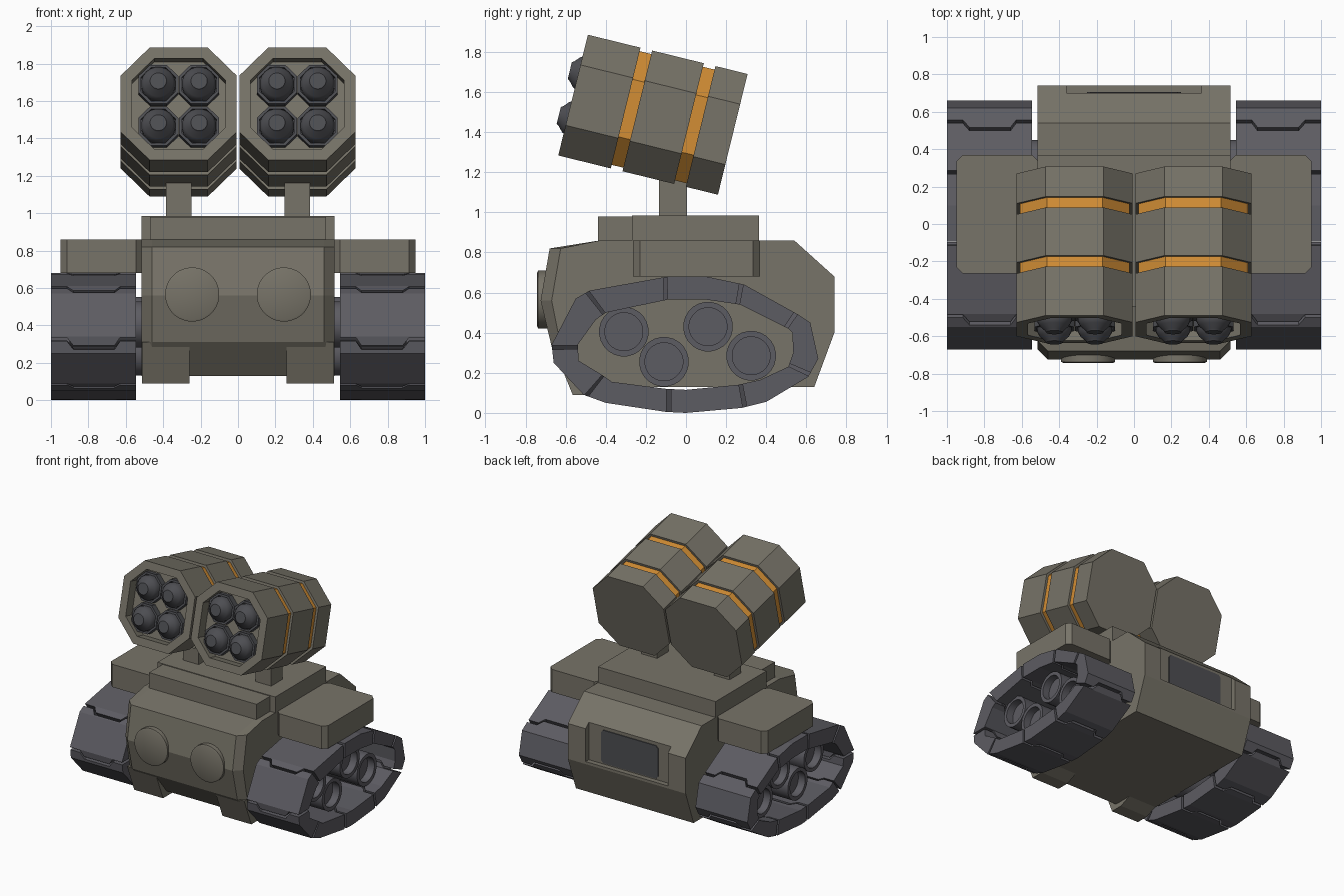
import bpy, bmesh, math
from mathutils import Matrix, Vector

if "Cube" in bpy.data.objects:
    bpy.data.objects.remove(bpy.data.objects["Cube"])


def material(name, col):
    m = bpy.data.materials.new(name)
    m.diffuse_color = (*col, 1)
    m.use_nodes = True
    m.node_tree.nodes["Principled BSDF"].inputs["Base Color"].default_value = m.diffuse_color
    return m


BODY = material("olive grey", (0.185, 0.172, 0.138))
TRACK = material("slate grey", (0.108, 0.106, 0.122))
DARK = material("dark grey", (0.075, 0.076, 0.085))
ORANGE = material("orange", (0.65, 0.27, 0.035))


def finish(name, bm, mats, smooth=False):
    bmesh.ops.recalc_face_normals(bm, faces=bm.faces)
    me = bpy.data.meshes.new(name)
    bm.to_mesh(me)
    bm.free()
    for m in mats:
        me.materials.append(m)
    ob = bpy.data.objects.new(name, me)
    bpy.context.collection.objects.link(ob)
    if smooth:
        bpy.ops.object.select_all(action='DESELECT')
        ob.select_set(True)
        bpy.context.view_layer.objects.active = ob
        bpy.ops.object.shade_smooth_by_angle(angle=math.radians(30))
    return ob


def loft(name, rings, mats, matrix=None, smooth=False, accent=()):
    """Skin closed rings of points; ring spans listed in accent use material 1."""
    bm = bmesh.new()
    vs = [[bm.verts.new(p) for p in r] for r in rings]
    n = len(vs[0])
    for k in range(len(vs) - 1):
        for i in range(n):
            j = (i + 1) % n
            f = bm.faces.new((vs[k][i], vs[k][j], vs[k + 1][j], vs[k + 1][i]))
            f.material_index = 1 if k in accent else 0
    bm.faces.new(vs[0])
    bm.faces.new(vs[-1])
    if matrix:
        bm.transform(matrix)
    return finish(name, bm, mats, smooth)


def box(name, x0, x1, y0, y1, z0, z1, mat, c=0.0):
    """Box with optional chamfered vertical edges."""
    if c:
        pl = [(x0 + c, y0), (x1 - c, y0), (x1, y0 + c), (x1, y1 - c),
              (x1 - c, y1), (x0 + c, y1), (x0, y1 - c), (x0, y0 + c)]
    else:
        pl = [(x0, y0), (x1, y0), (x1, y1), (x0, y1)]
    return loft(name, [[(x, y, z) for x, y in pl] for z in (z0, z1)], [mat])


def lathe(name, profile, n, mat, matrix, smooth=True):
    """Revolve (radius, height) pairs round local z."""
    rings = [[(r * math.cos(math.tau * (i + .5) / n), r * math.sin(math.tau * (i + .5) / n), h)
              for i in range(n)] for r, h in profile]
    return loft(name, rings, [mat], matrix, smooth)


# Hull: side profile lofted across x, front corners chamfered
prof = [(-0.68, 0.82), (-0.725, 0.56), (-0.665, 0.31), (-0.52, 0.13), (0.64, 0.13),
        (0.74, 0.40), (0.74, 0.68), (0.54, 0.86), (-0.43, 0.86)]
shift = [0.055, 0.055, 0.045] + [0] * 6
rings = []
for x, k in ((-0.515, 1), (-0.46, 0), (0.46, 0), (0.515, 1)):
    rings.append([(x, y + s * k, z) for (y, z), s in zip(prof, shift)])
hull = loft("hull", rings, [BODY])

# Rear recess with dark window
cutter = box("recess_cutter", -0.36, 0.36, 0.70, 0.95, 0.42, 0.84, BODY)
cutter.hide_render = True
mod = hull.modifiers.new("recess", 'BOOLEAN')
mod.operation = 'DIFFERENCE'
mod.object = cutter
bpy.context.view_layer.objects.active = hull
bpy.ops.object.modifier_apply(modifier=mod.name)
bpy.data.objects.remove(cutter)
loft("rear_window", [[(x, y, z) for x, z in ((-.25, .45), (-.23, .43), (.23, .43), (.25, .45),
      (.25, .67), (.23, .69), (-.23, .69), (-.25, .67))] for y in (0.695, 0.707)], [DARK])

# Deck plates on top of the hull
box("deck_centre", -0.47, 0.47, -0.44, 0.355, 0.85, 0.98, BODY)
box("deck_wide", -0.515, 0.515, -0.27, 0.365, 0.85, 0.985, BODY)

# Track loop: matching outer and inner (y, z) points
OUT = [(-.48, .61), (-.09, .68), (.10, .68), (.29, .64), (.56, .49), (.62, .45), (.66, .27),
       (.61, .18), (.40, .055), (.28, .025), (0, 0), (-.10, .005), (-.40, .05), (-.51, .09),
       (-.66, .25), (-.67, .34), (-.55, .57)]
INN = [(-.40, .50), (-.09, .565), (.10, .565), (.27, .54), (.51, .42), (.53, .40), (.535, .30),
       (.51, .23), (.37, .165), (.26, .14), (0, .115), (-.10, .12), (-.37, .155), (-.42, .19),
       (-.535, .26), (-.54, .34), (-.45, .465)]
N = len(OUT)
GAPS = [0, 1, 3, 4, 7, 9, 11, 13, 15]
XS = [(0.545, 0), (0.63, 0), (0.66, 1), (0.88, 1), (0.915, 0), (1.0, 0)]


def on_loop(pts, i, back):
    """Point a given distance back along the loop from corner i."""
    a, b = Vector(pts[i % N]), Vector(pts[(i - 1) % N])
    length = (Vector(OUT[i % N]) - Vector(OUT[(i - 1) % N])).length
    return a.lerp(b, back / length)


def track_pad(name, a, b, side):
    """One pad between two zigzag joints."""
    bm = bmesh.new()
    grid = {}
    steps = b - a + 2
    for m, (x, jog) in enumerate(XS):
        j = 0.045 * jog
        spots = [(a, 0.004 + j)] + [(i, 0) for i in range(a, b)] + [(b, 0.024 + j)]
        for k, (i, back) in enumerate(spots):
            for l, pts in enumerate((OUT, INN)):
                y, z = on_loop(pts, i, back)
                grid[m, k, l] = bm.verts.new((side * x, y, z))
    last = len(XS) - 1
    for m in range(last):
        for k in range(steps - 1):
            for l in (0, 1):
                bm.faces.new([grid[m, k, l], grid[m + 1, k, l], grid[m + 1, k + 1, l], grid[m, k + 1, l]])
        for k in (0, steps - 1):
            bm.faces.new([grid[m, k, 0], grid[m + 1, k, 0], grid[m + 1, k, 1], grid[m, k, 1]])
    for k in range(steps - 1):
        for m in (0, last):
            bm.faces.new([grid[m, k, 0], grid[m, k + 1, 0], grid[m, k + 1, 1], grid[m, k, 1]])
    finish(name, bm, [TRACK])


# Launcher pod: octagonal rings (y, inset) with two orange grooves and a front recess
POD = [(-.33, .06), (-.41, .06), (-.41, 0), (-.14, 0), (-.14, .018), (-.08, .018), (-.08, 0),
       (.185, 0), (.185, .018), (.245, .018), (.245, 0), (.41, 0)]


def octagon(y, inset):
    h, f = 0.31 - inset, 0.155 - 0.414 * inset
    return [(x, y, z) for x, z in ((-f, h), (f, h), (h, f), (h, -f), (f, -h), (-f, -h), (-h, -f), (-h, f))]


for side, tag in ((-1, "left"), (1, "right")):
    # Fender, front prong and headlamp disc
    xa, xb = sorted((side * 0.51, side * 0.95))
    box(tag + "_fender", xa, xb, -0.265, 0.37, 0.68, 0.86, BODY, 0.035)
    prong = [(-.655, .31), (-.565, .09), (-.46, .09), (-.34, .14), (-.34, .31)]
    loft(tag + "_front_prong", [[(side * x, y, z) for y, z in prong] for x in (0.26, 0.512)], [BODY])
    lathe(tag + "_front_disc", [(.145, 0), (.145, .055), (.135, .06)], 32, BODY,
          Matrix.Translation((side * 0.245, -0.682, 0.565)) @ Matrix.Rotation(math.pi / 2, 4, 'X'))

    # Track pads and road wheels
    for g, a in enumerate(GAPS):
        b = GAPS[g + 1] if g + 1 < len(GAPS) else N
        track_pad(f"{tag}_track_pad_{g}", a, b, side)
    for w, (y, z) in enumerate(((-.31, .405), (-.11, .255), (.11, .43), (.325, .285))):
        lathe(f"{tag}_wheel_{w}", [(.124, 0), (.124, .39), (.095, .39), (.095, .33)], 24, TRACK,
              Matrix.Translation((side * 0.51, y, z)) @ Matrix.Rotation(side * math.pi / 2, 4, 'Y'))

    # Post and tilted launcher pod
    cx = side * 0.317
    box(tag + "_post", cx - .068, cx + .068, -0.135, 0.005, 0.97, 1.2, BODY)
    pose = Matrix.Translation((cx, -0.165, 1.487)) @ Matrix.Rotation(math.radians(-13.8), 4, 'X')
    loft(tag + "_launcher", [octagon(y, i) for y, i in POD], [BODY, ORANGE], pose, accent=(4, 8))

    # Four missiles in octagonal tubes
    for q in range(4):
        mx, mz = (q % 2 * 2 - 1) * 0.109, (q // 2 * 2 - 1) * 0.115
        spot = pose @ Matrix.Translation((mx, -0.32, mz)) @ Matrix.Rotation(math.pi / 2, 4, 'X')
        lathe(f"{tag}_tube_{q}", [(.116, 0), (.116, .06), (.1, .06), (.1, .03)], 8, DARK, spot, False)
        lathe(f"{tag}_missile_{q}", [(.092, 0), (.092, .075), (.078, .10), (.05, .125), (.044, .135)],
              20, DARK, spot)
